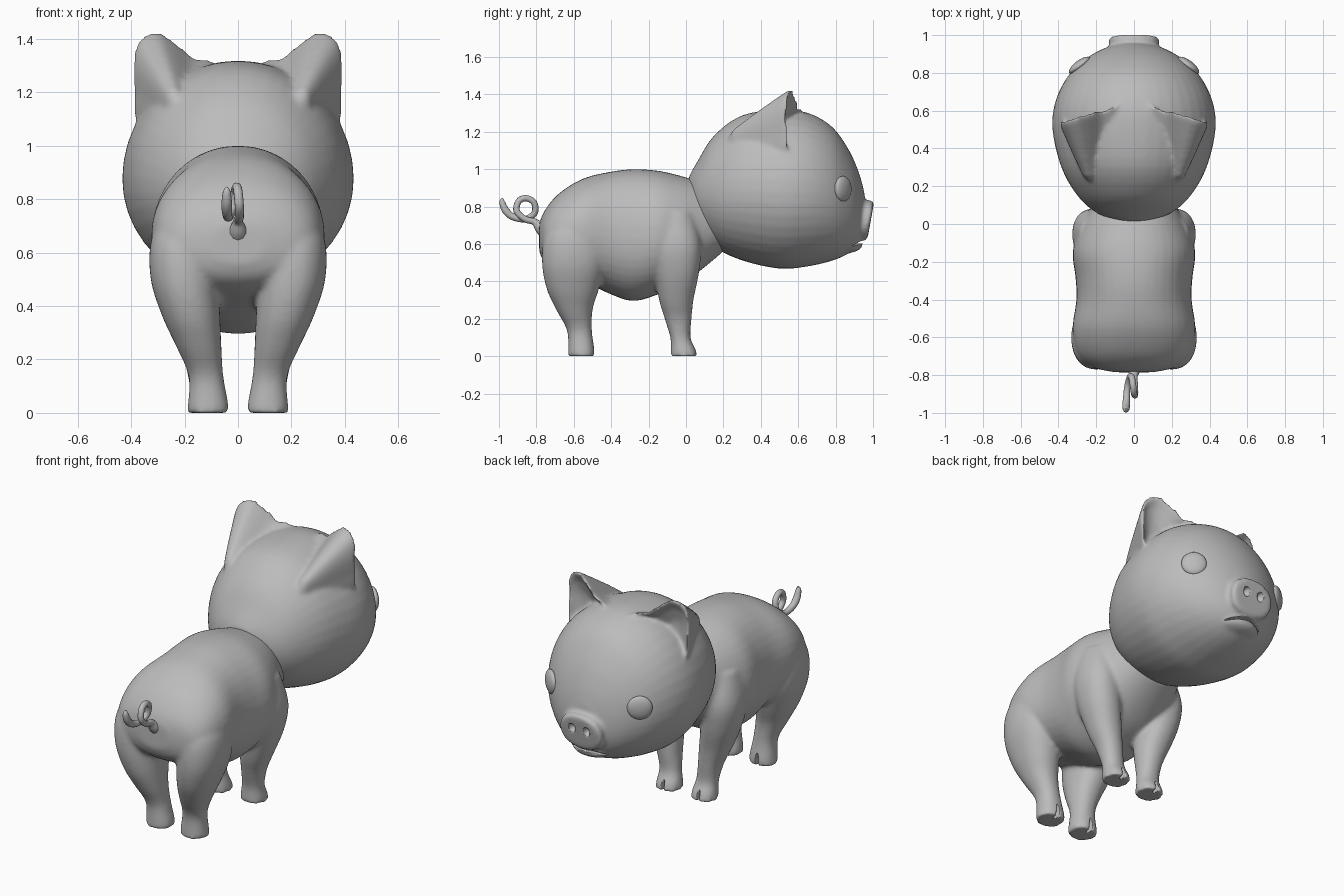
import bpy, bmesh, math
from mathutils import Vector, Matrix

cube = bpy.data.objects.get("Cube")
if cube:
    bpy.data.objects.remove(cube)

skin = bpy.data.materials.new("grey_skin")
skin.use_nodes = True
GREY = (0.5, 0.5, 0.5, 1)
skin.diffuse_color = GREY
skin.node_tree.nodes["Principled BSDF"].inputs["Base Color"].default_value = GREY


def spline(pts, steps=4, closed=False):
    """Smooth interpolation through tuples of any length."""
    p = [Vector(q) for q in pts]
    n = len(p)
    get = (lambda i: p[i % n]) if closed else (lambda i: p[max(0, min(n - 1, i))])
    out = []
    for i in range(n if closed else n - 1):
        a, b, c, d = (get(i + k) for k in (-1, 0, 1, 2))
        for s in range(steps):
            t = s / steps
            out.append(b + (c - a) * (t / 2) + (a * 2 - b * 5 + c * 4 - d) * (t * t / 2)
                       + (b * 3 - a - c * 3 + d) * (t ** 3 / 2))
    return out if closed else out + [p[-1]]


def skin_rings(bm, rings):
    """Join rings of points into a closed tube."""
    vs = [[bm.verts.new(q) for q in r] for r in rings]
    n = len(vs[0])
    for a, b in zip(vs, vs[1:]):
        for i in range(n):
            bm.faces.new((a[i], a[(i + 1) % n], b[(i + 1) % n], b[i]))
    bm.faces.new(vs[0])
    bm.faces.new(vs[-1])


def circle(power=2.0, n=40):
    for i in range(n):
        a = 2 * math.pi * i / n
        c, s = math.cos(a), math.sin(a)
        yield (math.copysign(abs(c) ** (2 / power), c), math.copysign(abs(s) ** (2 / power), s))


def trunk(bm, stations, mid, power=2.0, lean=0.0):
    """Loft along y: (y, half width, top, bottom); mid places the widest height."""
    rings = []
    for y, w, top, bot in spline(stations):
        zc = bot + (top - bot) * mid
        rings.append([(w * c, y + lean * s * (top - bot) / 2, zc + s * (top - zc if s > 0 else zc - bot))
                      for c, s in circle(power)])
    skin_rings(bm, rings)


def leg(bm, stations, side):
    """Loft along z: (z, x, x radius, y, y radius)."""
    skin_rings(bm, [[(side * (x + rx * c), y + ry * s, z) for c, s in circle(2.2)]
                    for z, x, rx, y, ry in spline(stations)])


def ball(bm, loc, size, rot=None):
    m = Matrix.Translation(loc) @ (rot or Matrix()) @ Matrix.Diagonal((*size, 1))
    return bmesh.ops.create_uvsphere(bm, u_segments=32, v_segments=16, radius=1, matrix=m)["verts"]


def finish(bm, name):
    bmesh.ops.recalc_face_normals(bm, faces=bm.faces)
    for f in bm.faces:
        f.smooth = True
    me = bpy.data.meshes.new(name)
    bm.to_mesh(me)
    bm.free()
    me.materials.append(skin)
    ob = bpy.data.objects.new(name, me)
    bpy.context.collection.objects.link(ob)
    return ob


def blend(ob, cutter, rounds):
    """Fuse the overlapping parts, soften the joins, then carve details."""
    r = ob.modifiers.new("fuse", "REMESH")
    r.mode, r.voxel_size, r.use_smooth_shade = "VOXEL", 0.011, True
    s = ob.modifiers.new("soften", "SMOOTH")
    s.factor, s.iterations = 0.5, rounds
    b = ob.modifiers.new("carve", "BOOLEAN")
    b.operation, b.object = "DIFFERENCE", cutter
    cutter.hide_render = True
    cutter.hide_set(True)


# Body with four legs
bm = bmesh.new()
trunk(bm, [(-.785, .10, .71, .56), (-.755, .23, .78, .50), (-.68, .30, .87, .45),
           (-.55, .325, .95, .40), (-.40, .305, .987, .33), (-.28, .31, 1.0, .295),
           (-.15, .325, .992, .33), (-.03, .29, .965, .38), (.08, .23, .93, .46),
           (.2, .17, .88, .56)], 0.47, 2.15)
hind = [(0, .112, .078, -.56, .072), (.04, .112, .075, -.56, .07), (.14, .12, .065, -.57, .067),
        (.25, .147, .085, -.597, .098), (.36, .175, .108, -.605, .14), (.5, .2, .127, -.60, .17),
        (.65, .2, .125, -.60, .155), (.77, .17, .1, -.58, .1)]
fore = [(0, .115, .073, -.01, .073), (.04, .115, .07, -.015, .066), (.1, .12, .062, -.03, .054),
        (.2, .135, .068, -.042, .072), (.3, .16, .088, -.052, .092), (.45, .2, .105, -.05, .12),
        (.6, .215, .112, -.055, .135), (.77, .19, .1, -.07, .11)]
for side in (-1, 1):
    leg(bm, hind, side)
    leg(bm, fore, side)
body = finish(bm, "body_and_legs")

# Cleft at the front of each hoof
bm = bmesh.new()
for side in (-1, 1):
    for y in (.065, -.485):
        ball(bm, (side * .115, y, .0), (.012, .045, .075))
blend(body, finish(bm, "hoof_cleft_cutter"), 12)

# Head, chin and snout
bm = bmesh.new()
trunk(bm, [(.015, .08, .96, .82), (.06, .20, 1.04, .70), (.15, .30, 1.18, .585),
           (.3, .385, 1.288, .512), (.5, .432, 1.318, .468), (.65, .416, 1.302, .48),
           (.78, .352, 1.228, .51), (.87, .262, 1.105, .55), (.925, .17, .98, .60),
           (.955, .08, .87, .68)], 0.48)
trunk(bm, [(.82, .19, .88, .60), (.89, .165, .86, .61), (.94, .132, .835, .625),
           (.965, .134, .834, .62), (.982, .132, .828, .625), (.988, .115, .81, .64)], 0.5, 2.3, 0.18)
ball(bm, (0, .845, .595), (.13, .1, .045))

# Ears: hollow front, tapering back into the skull
outline = spline([(.08, 1.30), (.17, 1.335), (.25, 1.40), (.31, 1.43), (.37, 1.40), (.395, 1.32),
                  (.392, 1.2), (.38, 1.08), (.3, 1.0), (.15, 1.1)], 5, True)
middle, apex = Vector((.29, 1.21)), Vector((.2, 1.1))


def ear_ring(y, scale, centre, side):
    out = []
    for q in outline:
        p = centre + (q - centre) * scale
        out.append((side * p.x, y - (p.x - .25) * .3 * scale, p.y))
    return out


for side in (-1, 1):
    rings = [ear_ring(y, s, middle, side) for y, s in ((.51, .1), (.515, .35), (.545, .7), (.575, .9))]
    rings += [ear_ring(y, s, apex, side) for y, s in ((.585, 1), (.55, .95), (.45, .76), (.35, .56), (.25, .34), (.2, .05))]
    skin_rings(bm, rings)
head = finish(bm, "head_with_ears_and_snout")

# Nostrils and drooping mouth slit
bm = bmesh.new()
for side in (-1, 1):
    ball(bm, (side * .047, .995, .745), (.022, .03, .028))
for v in ball(bm, (0, .93, .612), (.135, .085, .009)):
    v.co.z -= 1.6 * v.co.x ** 2
blend(head, finish(bm, "nostril_and_mouth_cutter"), 10)

# Eyes
for side, name in ((1, "left_eye"), (-1, "right_eye")):
    bm = bmesh.new()
    ball(bm, (side * .288, .84, .895), (.068, .026, .068), Matrix.Rotation(-side * .64, 4, "Z"))
    finish(bm, name)

# Curly tail
cu = bpy.data.curves.new("tail", "CURVE")
cu.dimensions, cu.bevel_depth, cu.bevel_resolution, cu.use_fill_caps = "3D", 0.017, 4, True
path = spline([(0, -.73, .66, 3), (0, -.775, .685, 2), (0, -.81, .718, 1.1), (.005, -.86, .733, 1),
               (.005, -.905, .775, 1), (0, -.895, .828, 1), (-.005, -.855, .845, 1), (-.012, -.812, .82, 1),
               (-.022, -.81, .765, 1), (-.035, -.86, .733, 1), (-.04, -.925, .745, 1.1),
               (-.042, -.965, .78, 1.2), (-.042, -.983, .825, .9), (-.042, -.98, .845, .3)], 5)
sp = cu.splines.new("POLY")
sp.points.add(len(path) - 1)
for pt, q in zip(sp.points, path):
    pt.co, pt.radius = (*q[:3], 1), q[3]
sp.use_smooth = True
cu.materials.append(skin)
bpy.context.collection.objects.link(bpy.data.objects.new("tail", cu))
